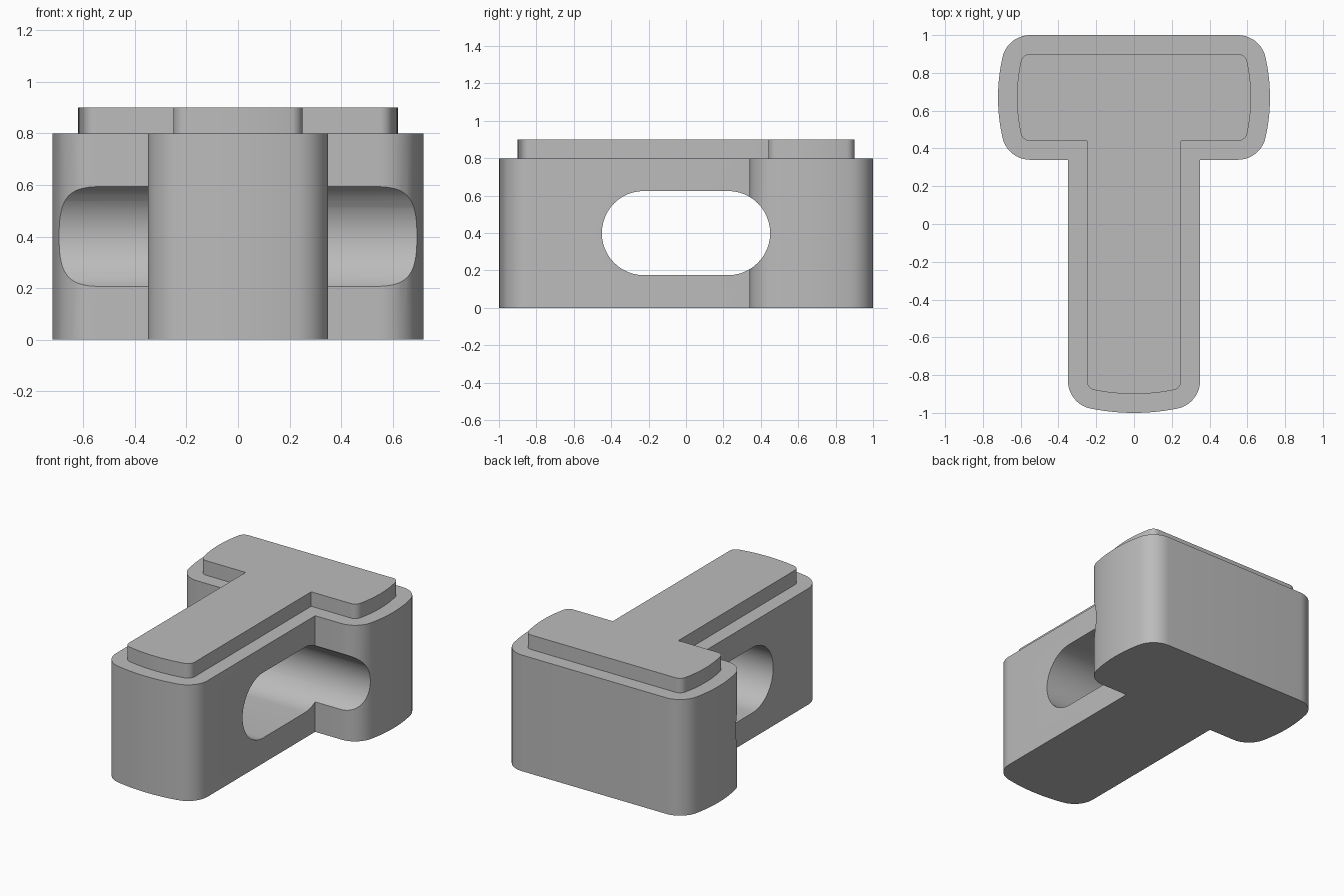
import bpy
import bmesh
from math import atan2, cos, sin, pi, radians, hypot

cube = bpy.data.objects.get("Cube")
if cube:
    bpy.data.objects.remove(cube, do_unlink=True)

grey = bpy.data.materials.new("plain grey")
grey.use_nodes = True
grey.diffuse_color = (0.5, 0.5, 0.5, 1)
grey.node_tree.nodes["Principled BSDF"].inputs["Base Color"].default_value = (0.5, 0.5, 0.5, 1)


def arc(cx, cy, r, start, end, steps):
    angles = [start + (end - start) * i / steps for i in range(steps + 1)]
    return [(cx + r * cos(a), cy + r * sin(a)) for a in angles]


def t_outline(inset):
    """T shape with rounded corners and bulged ends, shrunk by the inset."""
    corner = 0.15 - inset
    side = atan2(0.18, 0.80)
    side_r = hypot(0.80, 0.18) + corner
    tip = atan2(-0.99, 0.20)
    tip_r = hypot(0.20, 0.99) + corner
    half = arc(0.55, 0.85, corner, pi / 2, side, 10)
    half += arc(-0.25, 0.67, side_r, side, -side, 10)[1:-1]
    half += arc(0.55, 0.49, corner, -side, -pi / 2, 10)
    half.append((0.35 - inset, 0.34 + inset))
    half += arc(0.20, -0.83, corner, 0, tip, 10)
    half += arc(0, 0.16, tip_r, tip, -pi / 2, 6)[1:]
    return half + [(-x, y) for x, y in reversed(half[:-1])]


def prism(name, points, depth):
    """Extrude a closed loop of 3D points along the depth vector."""
    bm = bmesh.new()
    face = bm.faces.new([bm.verts.new(p) for p in points])
    new = bmesh.ops.extrude_face_region(bm, geom=[face])["geom"]
    verts = [v for v in new if isinstance(v, bmesh.types.BMVert)]
    bmesh.ops.translate(bm, verts=verts, vec=depth)
    bmesh.ops.recalc_face_normals(bm, faces=bm.faces)
    mesh = bpy.data.meshes.new(name)
    bm.to_mesh(mesh)
    bm.free()
    mesh.materials.append(grey)
    obj = bpy.data.objects.new(name, mesh)
    bpy.context.collection.objects.link(obj)
    return obj


# Main block and the raised step on top
body = prism("t_block", [(x, y, 0) for x, y in t_outline(0)], (0, 0, 0.8))
step = prism("raised_top", [(x, y, 0.8) for x, y in t_outline(0.1)], (0, 0, 0.1))

# Rounded slot running through the block from side to side
slot = arc(0.225, 0.4, 0.225, -pi / 2, pi / 2, 24)
slot += arc(-0.225, 0.4, 0.225, pi / 2, 3 * pi / 2, 24)
cutter = prism("slot_cutter", [(-1, y, z) for y, z in slot], (2, 0, 0))
cutter.hide_render = True
cut = body.modifiers.new("slot", 'BOOLEAN')
cut.operation = 'DIFFERENCE'
cut.solver = 'EXACT'
cut.object = cutter
bpy.context.view_layer.objects.active = body
bpy.ops.object.modifier_apply(modifier=cut.name)
bpy.data.objects.remove(cutter, do_unlink=True)

# Smooth the curved walls, keep real edges sharp
bpy.ops.object.select_all(action='DESELECT')
for obj in (body, step):
    obj.select_set(True)
bpy.ops.object.shade_smooth_by_angle(angle=radians(30))
